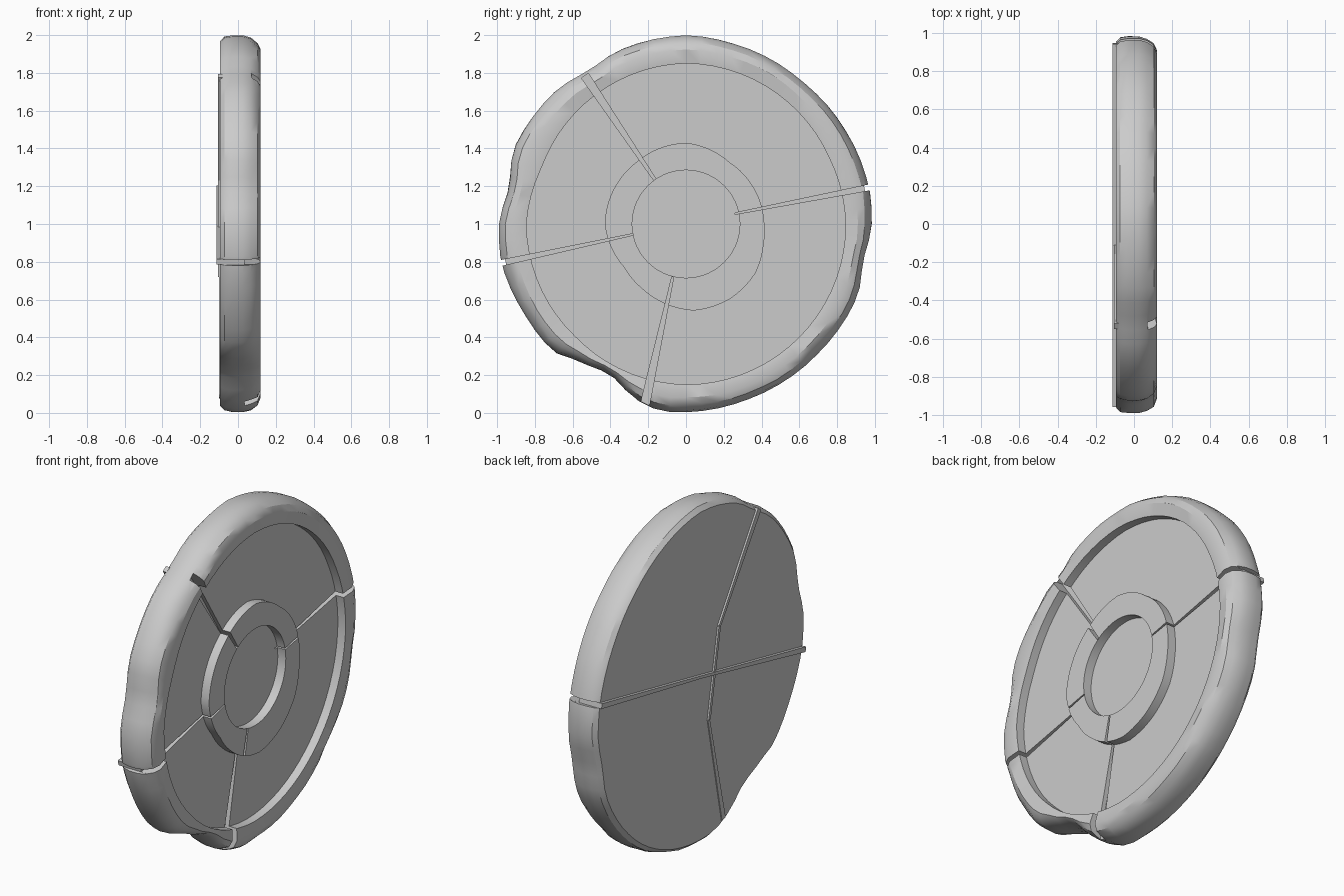
import bpy, bmesh, math, random
from mathutils import Vector

if "Cube" in bpy.data.objects:
    bpy.data.objects.remove(bpy.data.objects["Cube"])

random.seed(4)
N = 72

# Radius against angle (degrees from +y towards +z)
OUTER = [(0, .985), (12, .99), (30, .98), (52, .975), (70, .985), (90, 1.0), (112, .985), (122, .96),
         (133, .985), (157, .995), (168, .952), (180, .992), (192, 1.0), (208, .98), (224, .975),
         (231, .925), (243, .885), (254, .965), (262, 1.0), (290, .985), (315, .98), (338, .985), (348, .955)]
HUB = [(0, .415), (35, .405), (55, .40), (90, .43), (130, .42), (180, .43), (215, .40),
       (237, .415), (275, .46), (300, .46), (325, .45), (345, .425)]
INNER = [(0, .845), (25, .835), (90, .85), (158, .82), (180, .845), (225, .835), (270, .85)]


def radius(table, deg):
    pts = table + [(table[0][0] + 360, table[0][1])]
    for (a, r), (b, s) in zip(pts, pts[1:]):
        if a <= deg <= b:
            return r + (s - r) * (deg - a) / (b - a)


def finish(name, bm):
    bmesh.ops.recalc_face_normals(bm, faces=bm.faces)
    me = bpy.data.meshes.new(name)
    bm.to_mesh(me)
    bm.free()
    ob = bpy.data.objects.new(name, me)
    bpy.context.collection.objects.link(ob)
    return ob


# Stone wheel: lathed section with worn radii
# rim section as (share of rim width, x, wear)
RIM = [(0, .11, 0), (.5, .12, .006), (.76, .104, .012), (.93, .068, .008), (1, .025, .003),
       (1, -.03, .003), (.94, -.072, .006), (.78, -.095, 0)]
bm = bmesh.new()
rings = []
wear = [[0] * len(RIM) for _ in range(N)]
for k in range(0, N, 3):
    chip = [random.uniform(-1, .3) * w for (_, _, w) in RIM]
    for j in range(3):
        wear[(k + j) % N] = [c * (1, .7, .2)[j] for c in chip]
for i in range(N):
    deg = 360 * i / N
    a = math.radians(deg)
    hub, inn, out = (radius(t, deg) for t in (HUB, INNER, OUTER))
    section = [(.285, .06), (.285, .112), (hub, .112), (hub, .06), (inn, .06)]
    section += [(inn + (out - inn) * f + wear[i][j], x) for j, (f, x, _) in enumerate(RIM)]
    rings.append([bm.verts.new((x, r * math.cos(a), 1 + r * math.sin(a))) for r, x in section])
for i in range(N):
    p, q = rings[i], rings[(i + 1) % N]
    for j in range(len(p) - 1):
        bm.faces.new((p[j], p[j + 1], q[j + 1], q[j]))
bm.faces.new([r[0] for r in rings])
bm.faces.new([r[-1] for r in rings])
wheel = finish("stone_wheel", bm)


def bar(name, start, end, w0, w1, x0, x1):
    """Tapered bar between two (y, z) points, from x0 to x1."""
    p, q = Vector((0, *start)), Vector((0, *end))
    d = (q - p).normalized()
    side = Vector((0, -d.z, d.y))
    bm = bmesh.new()
    vs = [bm.verts.new(c + side * s * w / 2 + Vector((x, 0, 0)))
          for x in (x0, x1) for c, w, s in ((p, w0, 1), (p, w0, -1), (q, w1, -1), (q, w1, 1))]
    for f in ((0, 1, 2, 3), (4, 5, 6, 7), (0, 1, 5, 4), (1, 2, 6, 5), (2, 3, 7, 6), (3, 0, 4, 7)):
        bm.faces.new([vs[n] for n in f])
    return finish(name, bm)


# Cracks cut into the front face, and notches through the rim
cutters = [
    bar("crack_cut", (-.165, 1.235), (-.535, 1.785), .014, .045, .035, .3),
    bar("crack_cut", (.26, 1.055), (1.08, 1.215), .008, .034, .035, .3),
    bar("crack_cut", (-.28, .945), (-1.08, .772), .008, .034, .035, .3),
    bar("crack_cut", (-.07, .72), (-.225, .01), .010, .05, .035, .3),
    bar("rim_notch_cut", (.945, 1.189), (1.1, 1.219), .031, .034, -.3, .3),
    bar("rim_notch_cut", (-.955, .799), (-1.1, .768), .031, .034, -.3, .3),
]
bpy.context.view_layer.objects.active = wheel
for c in cutters:
    m = wheel.modifiers.new("cut", 'BOOLEAN')
    m.operation, m.solver, m.object = 'DIFFERENCE', 'EXACT', c
    bpy.ops.object.modifier_apply(modifier=m.name)
    bpy.data.objects.remove(c, do_unlink=True)

# Thin crack seams standing proud of the back
bar("back_seam_across_right", (0, 1.003), (.945, 1.189), .016, .03, -.113, -.08)
bar("back_seam_across_left", (0, 1.003), (-.955, .799), .016, .03, -.113, -.08)
bar("back_seam_upper", (-.165, 1.235), (-.535, 1.785), .018, .035, -.106, -.08)
bar("back_seam_middle", (-.165, 1.235), (-.07, .72), .018, .018, -.106, -.08)
bar("back_seam_lower", (-.07, .72), (-.21, .08), .018, .035, -.1, -.08)

# Smooth the worn rim, keep carved edges crisp
bpy.ops.object.select_all(action='DESELECT')
wheel.select_set(True)
bpy.context.view_layer.objects.active = wheel
bpy.ops.object.shade_smooth_by_angle(angle=math.radians(32))
